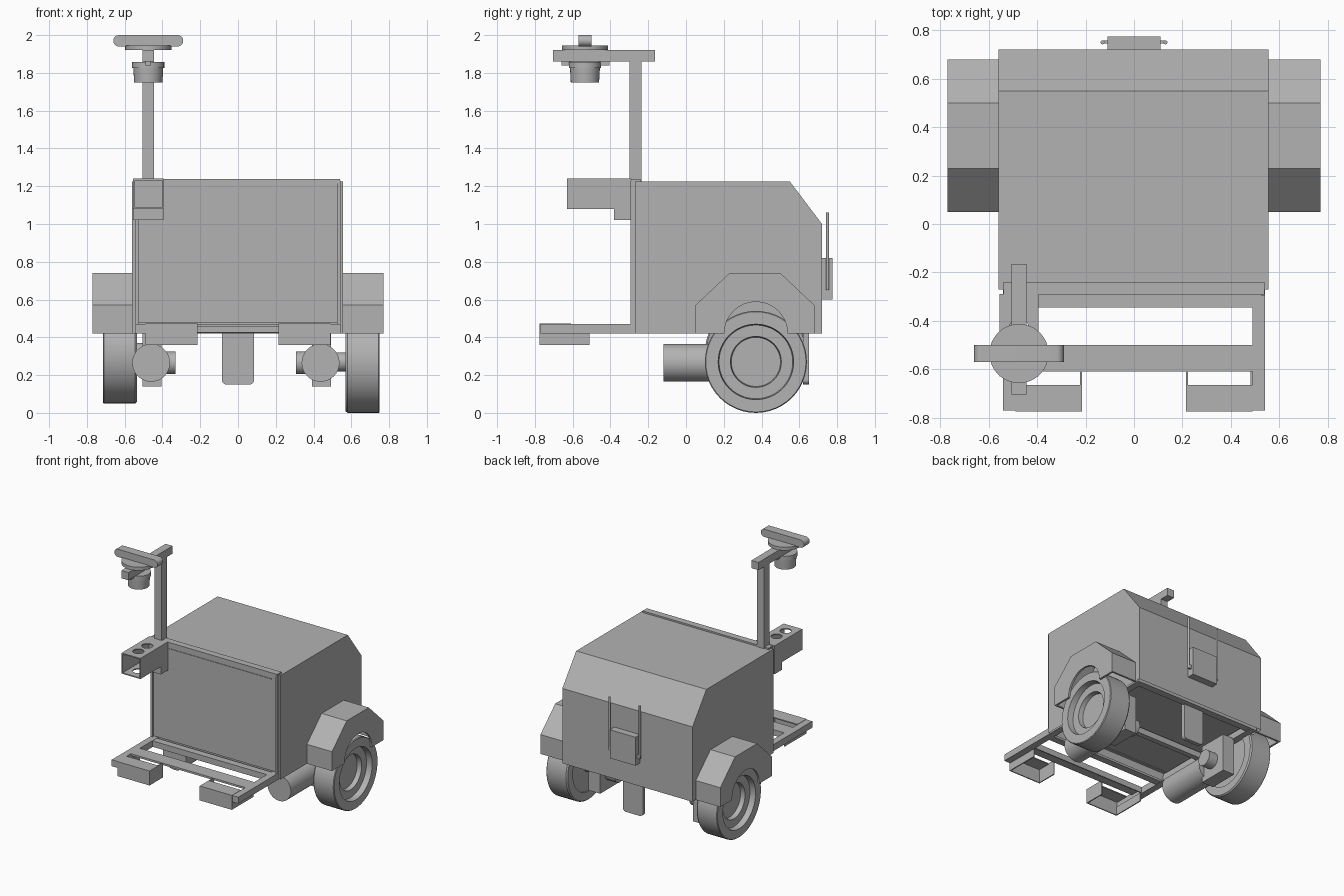
import bpy, bmesh, math
from mathutils import Matrix, Vector

old = bpy.data.objects.get("Cube")
if old:
    bpy.data.objects.remove(old, do_unlink=True)

GREY = (0.45, 0.45, 0.45, 1)
grey = bpy.data.materials.new("plain_grey")
grey.use_nodes = True
grey.diffuse_color = GREY
grey.node_tree.nodes["Principled BSDF"].inputs["Base Color"].default_value = GREY


def finish(name, bm, smooth=False):
    bmesh.ops.recalc_face_normals(bm, faces=bm.faces)
    mesh = bpy.data.meshes.new(name)
    bm.to_mesh(mesh)
    bm.free()
    mesh.materials.append(grey)
    ob = bpy.data.objects.new(name, mesh)
    bpy.context.collection.objects.link(ob)
    if smooth:
        bpy.ops.object.select_all(action='DESELECT')
        ob.select_set(True)
        bpy.context.view_layer.objects.active = ob
        bpy.ops.object.shade_smooth_by_angle(angle=math.radians(35))
    return ob


def box(name, x, y, z):
    """Box from (min, max) pairs."""
    bm = bmesh.new()
    lo, hi = Vector((x[0], y[0], z[0])), Vector((x[1], y[1], z[1]))
    bmesh.ops.create_cube(bm, size=1, matrix=Matrix.Translation((lo + hi) / 2)
                          @ Matrix.Diagonal((hi - lo).to_4d()))
    return finish(name, bm)


def prism_mesh(points, start, end, axis):
    """Extrude a 2D outline along an axis; outline is (y,z) for X, (x,z) for Y."""
    place = {'X': lambda a, b: (start, a, b), 'Y': lambda a, b: (a, start, b)}[axis]
    bm = bmesh.new()
    face = bm.faces.new([bm.verts.new(place(a, b)) for a, b in points])
    ext = bmesh.ops.extrude_face_region(bm, geom=[face])
    move = Vector((end - start, 0, 0) if axis == 'X' else (0, end - start, 0))
    bmesh.ops.translate(bm, vec=move, verts=[v for v in ext['geom'] if isinstance(v, bmesh.types.BMVert)])
    bmesh.ops.recalc_face_normals(bm, faces=bm.faces)
    return bm


def prism(name, points, start, end, axis='X', smooth=False):
    return finish(name, prism_mesh(points, start, end, axis), smooth)


def lathe(name, profile, origin, axis, steps=48):
    """Spin a closed (radius, distance) profile around an axis through origin."""
    bm = bmesh.new()
    vs = [bm.verts.new((r, 0, d)) for r, d in profile]
    es = [bm.edges.new(p) for p in zip(vs, vs[1:])]
    bmesh.ops.spin(bm, geom=vs + es, cent=(0, 0, 0), axis=(0, 0, 1), angle=math.tau, steps=steps)
    bmesh.ops.remove_doubles(bm, verts=bm.verts, dist=1e-4)
    turn = Vector((0, 0, 1)).rotation_difference(Vector(axis)).to_matrix().to_4x4()
    bmesh.ops.transform(bm, matrix=Matrix.Translation(origin) @ turn, verts=bm.verts)
    return finish(name, bm, True)


def cylinder(name, r0, r1, length, origin, axis):
    return lathe(name, [(0, 0), (r0, 0), (r1, length), (0, length)], origin, axis)


def arc(cx, cz, r, a0, a1, n=16):
    return [(cx + r * math.cos(math.radians(a0 + (a1 - a0) * i / n)),
             cz + r * math.sin(math.radians(a0 + (a1 - a0) * i / n))) for i in range(n + 1)]


# Main cabinet, recessed underneath
bm = prism_mesh([(-.27, .42), (.72, .42), (.72, 1.0), (.55, 1.225), (-.27, 1.225)], -.56, .555, 'X')
under = min(bm.faces, key=lambda f: f.calc_center_median().z)
bmesh.ops.inset_region(bm, faces=[under], thickness=.012)
bmesh.ops.translate(bm, vec=(0, 0, .06), verts=under.verts)
finish("cabinet", bm)

# Front door, with corner strips and a thin trim line
box("front_door", (-.53, .53), (-.285, -.24), (.475, 1.23))
box("door_top_edge", (-.54, .54), (-.292, -.24), (1.215, 1.237))
box("door_trim", (-.39, .485), (-.289, -.284), (1.18, 1.187))
for s in (-1, 1):
    box("door_side_edge", sorted((s * .525, s * .542)), (-.295, -.24), (.42, 1.23))

# Chassis frame running under the cabinet and out the front
for s in (-1, 1):
    box("frame_rail", sorted((s * .49, s * .542)), (-.77, .69), (.42, .47))
for y, w in ((-.345, .055), (.635, .055), (.1, .04)):
    box("frame_crossbar", (-.49, .49), (y, y + w), (.422, .468))
box("front_step_bar", (-.49, .49), (-.61, -.5), (.455, .47))
box("front_step_lip", (-.49, .49), (-.508, -.5), (.425, .47))

# Front toe brackets made of thin sheet
for s in (-1, 1):
    inner, outer = s * .215, s * .49
    box("bracket_front", sorted((inner, outer)), (-.775, -.767), (.36, .472))
    box("bracket_top", sorted((inner, outer)), (-.77, -.665), (.464, .472))
    box("bracket_side", sorted((inner, inner + s * .008)), (-.77, -.61), (.36, .472))
    box("bracket_outer_side", sorted((outer, outer - s * .008)), (-.77, -.51), (.36, .425))

# Fenders: bent shell and an outer wall with a wheel arch
outer = [(.05, .42), (.05, .57), (.23, .74), (.5, .74), (.68, .57), (.68, .42)]
inner = [(.665, .42), (.665, .564), (.494, .725), (.236, .725), (.065, .564), (.065, .42)]
for s in (-1, 1):
    prism("fender_shell", outer + inner, s * .55, s * .77)
    prism("fender_wall", outer + arc(.37, .42, .168, 0, 180), s * .755, s * .77)

# Wheels, the right one riding slightly higher
tyre = [(0, 0), (.2, 0), (.2, -.01), (.262, -.01), (.27, 0), (.27, .165), (.265, .17), (.2, .17),
        (.195, .125), (.135, .125), (.13, .09), (0, .09)]
for s, x, z in ((1, .58, .27), (-1, -.545, .32)):
    lathe("wheel", tyre, (x, .37, z), (s, 0, 0))
    cylinder("axle", .05, .05, .12, (x - s * .1, .37, z), (s, 0, 0))

# Drive motors with gearboxes
for s, x in ((1, .437), (-1, -.46)):
    cylinder("motor", .1, .1, .4, (x, -.12, .265), (0, 1, 0))
    box("gearbox", (x - .045, x + .055), (.26, .49), (.14, .43))
    cylinder("gearbox_cap", .06, .06, .1, (x - s * .03, .37, .265), (-s, 0, 0))

# Hanging rear plate with rounded lower corners
prism("rear_skid_plate", [(.085, .45)] + arc(.06, .175, .025, 0, -90, 6)
      + arc(-.06, .175, .025, -90, -180, 6) + [(-.085, .45)], .62, .65, 'Y')

# Rear control box with two aerials
box("rear_box", (-.11, .11), (.715, .775), (.6, .82))
for s in (-1, 1):
    box("aerial_mount", sorted((s * .1, s * .135)), (.745, .757), (.65, .68))
    cylinder("aerial", .008, .008, .41, (s * .13, .75, .65), (0, 0, 1))

# Square tube on the front corner, with two round holes
bx = (-.555, -.395)
tube = prism_mesh([(bx[0], 1.08), (bx[1], 1.08), (bx[1], 1.24), (bx[0], 1.24)], -.63, -.29, 'Y')
mouth = min(tube.faces, key=lambda f: f.calc_center_median().y)
bmesh.ops.inset_region(tube, faces=[mouth], thickness=.012)
hollow = bmesh.ops.extrude_face_region(tube, geom=[mouth])
bmesh.ops.translate(tube, vec=(0, .32, 0),
                    verts=[v for v in hollow['geom'] if isinstance(v, bmesh.types.BMVert)])
bmesh.ops.delete(tube, geom=[f for f in [mouth] if f.is_valid], context='FACES')
holder = finish("holder_tube", tube)
for y in (-.54, -.43):
    cutter = cylinder("hole_cutter", .04, .04, .3, (-.475, y, 1.02), (0, 0, 1))
    cutter.hide_render = True
    cutter.hide_set(True)
    cut = holder.modifiers.new("hole", 'BOOLEAN')
    cut.operation = 'DIFFERENCE'
    cut.object = cutter
box("holder_mount", bx, (-.38, -.29), (1.02, 1.081))

# Mast and arm
box("mast", (-.505, -.445), (-.3, -.235), (1.22, 1.87))
box("mast_arm", (-.505, -.445), (-.705, -.165), (1.86, 1.92))
box("arm_strip", (-.49, -.46), (-.66, -.405), (1.84, 1.861))

# Sensor head: disc, rounded bar and cup
cylinder("head_disc", .122, .122, .025, (-.475, -.535, 1.92), (0, 0, 1))
prism("head_bar", arc(-.32, 1.97, .03, -90, 90) + arc(-.63, 1.97, .03, 90, 270),
      -.57, -.5, 'Y', True)
lathe("head_cup", [(0, 1.75), (.075, 1.75), (.079, 1.825), (.085, 1.825), (.085, 1.858), (0, 1.858)],
      (-.475, -.535, 0), (0, 0, 1))
